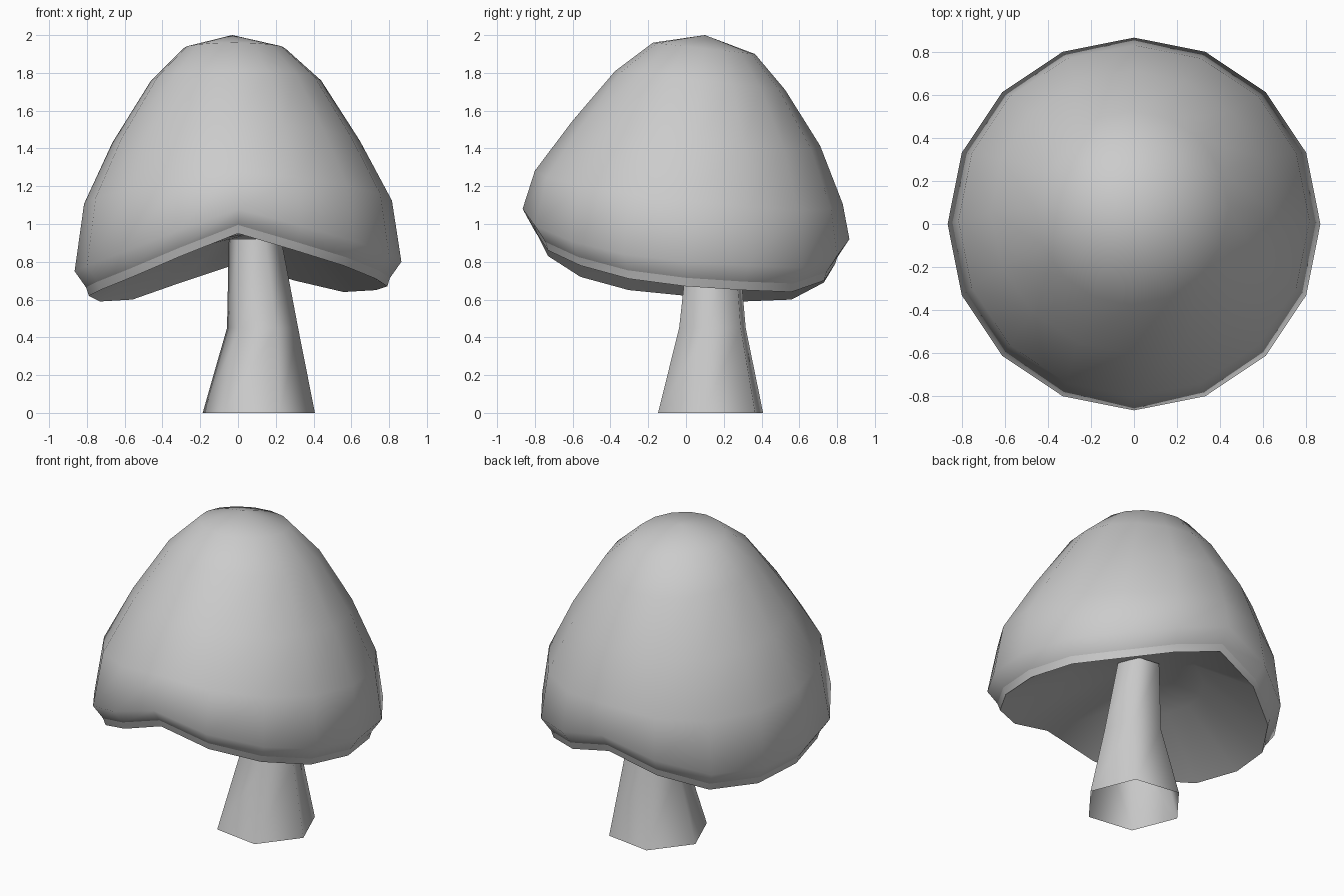
import bpy, bmesh
from math import sin, cos, pi, radians

if "Cube" in bpy.data.objects:
    bpy.data.objects.remove(bpy.data.objects["Cube"], do_unlink=True)

grey = bpy.data.materials.new("plain grey")
grey.use_nodes = True
grey.diffuse_color = (0.6, 0.6, 0.6, 1)
grey.node_tree.nodes["Principled BSDF"].inputs["Base Color"].default_value = (0.6, 0.6, 0.6, 1)


def bridge(bm, a, b):
    n = len(a)
    for i in range(n):
        j = (i + 1) % n
        bm.faces.new((a[i], a[j], b[j], b[i]))


def fan(bm, ring, tip):
    n = len(ring)
    for i in range(n):
        bm.faces.new((ring[i], ring[(i + 1) % n], tip))


def finish(bm, name, recalc=True):
    if recalc:
        bmesh.ops.recalc_face_normals(bm, faces=bm.faces)
    for f in bm.faces:
        f.smooth = True
    mesh = bpy.data.meshes.new(name)
    bm.to_mesh(mesh)
    bm.free()
    mesh.materials.append(grey)
    obj = bpy.data.objects.new(name, mesh)
    bpy.context.collection.objects.link(obj)
    return obj


# Wavy height of the cap's lower edge, counter-clockwise from +x
RIM = [.67, .65, .64, .70, .79, .69, .60, .59, .62, .65, .72, .83, .95, .86, .78, .71]
SIDES = len(RIM)
MEAN = sum(RIM) / SIDES

# Cap rings: radius, centre x, centre y, height, share of the wave, forward tilt
CAP = [
    (.40, .04, .06, .90, .25, 0),
    (.79, 0, 0, MEAN, 1, 0),
    (.805, 0, 0, MEAN + .045, 1, 0),
    (.865, 0, 0, MEAN + .13, 1, 0),
    (.815, 0, .015, 1.14, .35, .06),
    (.655, -.01, .055, 1.45, .2, .05),
    (.45, -.01, .075, 1.76, 0, .05),
    (.27, -.02, .095, 1.93, 0, .03),
]

# Cap: underside, lip, rolled edge and dome
bm = bmesh.new()
rings = []
for r, cx, cy, z, wave, tilt in CAP:
    ring = []
    for k, h in enumerate(RIM):
        a = 2 * pi * k / SIDES
        ring.append(bm.verts.new((cx + r * cos(a), cy + r * sin(a),
                                  z + wave * (h - MEAN) - tilt * sin(a))))
    rings.append(ring)
for low, high in zip(rings, rings[1:]):
    bridge(bm, low, high)
fan(bm, rings[0], bm.verts.new((.08, .12, .95)))
fan(bm, rings[-1], bm.verts.new((-.03, .1, 2)))
for ring in rings[1:3]:
    for i in range(SIDES):
        bm.edges.get((ring[i], ring[(i + 1) % SIDES])).smooth = False
finish(bm, "cap")

# Stem: six-sided, open at the foot, flaring below a bend
STEM = [(.30, .11, .13, 0), (.19, .13, .14, .45), (.14, .09, .145, .92)]
bm = bmesh.new()
rings = []
for r, cx, cy, z in STEM:
    angles = [radians(60 * k - 8) for k in range(6)]
    rings.append([bm.verts.new((cx + r * cos(a), cy + r * sin(a), z)) for a in angles])
for low, high in zip(rings, rings[1:]):
    bridge(bm, low, high)
finish(bm, "stem", recalc=False)
